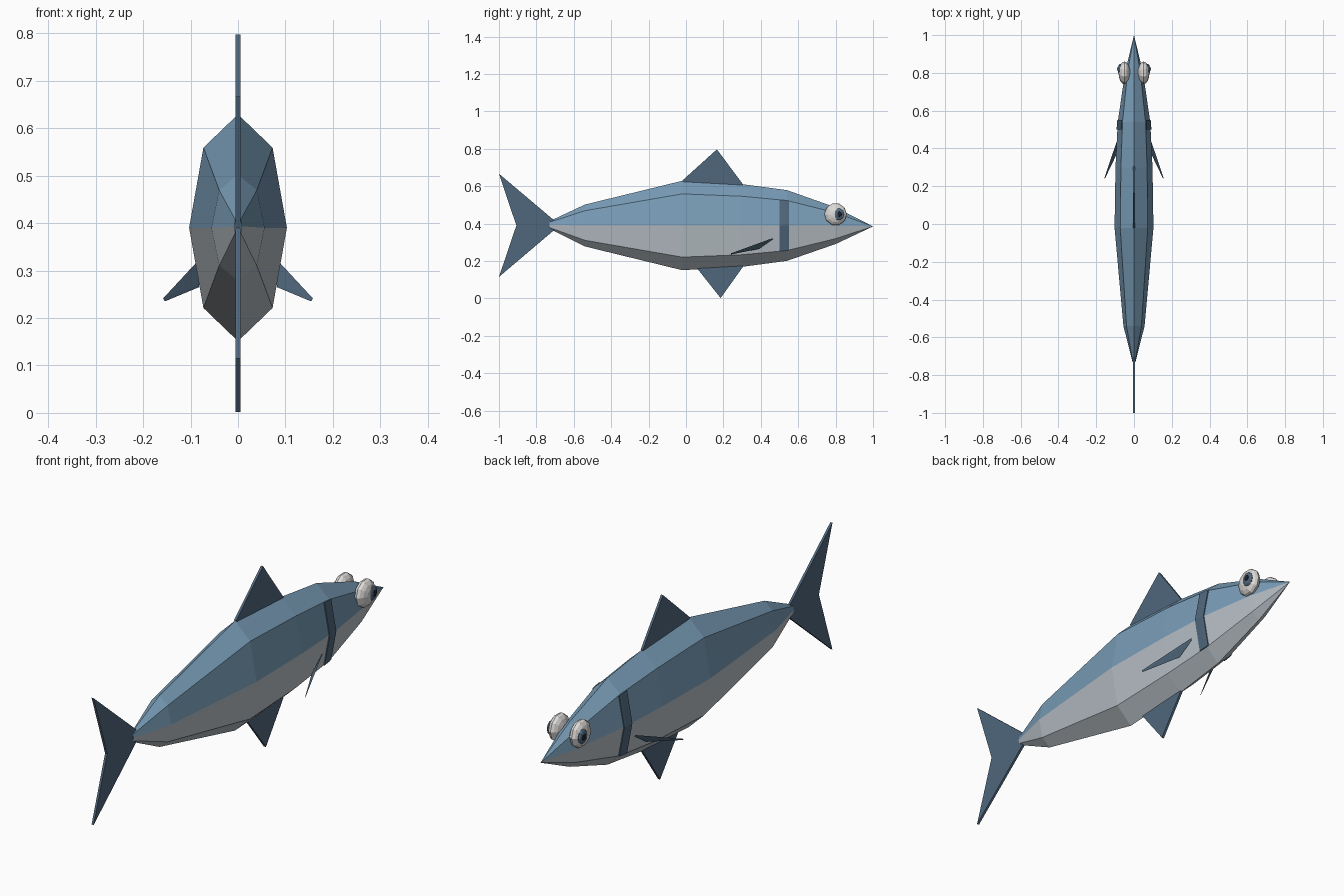
import bpy, bmesh, math
from mathutils import Matrix

if "Cube" in bpy.data.objects:
    bpy.data.objects.remove(bpy.data.objects["Cube"])


def material(name, rgb):
    m = bpy.data.materials.new(name)
    m.diffuse_color = (*rgb, 1)
    m.use_nodes = True
    m.node_tree.nodes["Principled BSDF"].inputs["Base Color"].default_value = m.diffuse_color
    return m


BLUE = material("back blue", (0.19, 0.335, 0.475))
BELLY = material("belly silver", (0.49, 0.54, 0.58))
FIN = material("fin blue", (0.08, 0.137, 0.205))
WHITE = material("eye white", (0.72, 0.70, 0.68))
BLACK = material("pupil black", (0.012, 0.014, 0.018))

# Body stations: y, centre height, half width, half height
STATIONS = [(-0.73, 0.393, 0.008, 0.02), (-0.54, 0.39, 0.056, 0.112),
            (-0.02, 0.39, 0.103, 0.239), (0.30, 0.39, 0.098, 0.221),
            (0.54, 0.39, 0.086, 0.189), (0.80, 0.389, 0.048, 0.098)]
NOSE = (0, 1.0, 0.385)


def finish(name, bm, mats):
    bmesh.ops.recalc_face_normals(bm, faces=bm.faces)
    me = bpy.data.meshes.new(name)
    bm.to_mesh(me)
    bm.free()
    ob = bpy.data.objects.new(name, me)
    bpy.context.collection.objects.link(ob)
    for m in mats:
        me.materials.append(m)
    return ob


def prism(name, pts, shift, mat):
    """Flat outline thickened along a shift vector, centred on the outline."""
    bm = bmesh.new()
    a = [bm.verts.new([c - s / 2 for c, s in zip(p, shift)]) for p in pts]
    b = [bm.verts.new([c + s / 2 for c, s in zip(p, shift)]) for p in pts]
    bm.faces.new(a)
    bm.faces.new(b[::-1])
    for i in range(len(pts)):
        j = (i + 1) % len(pts)
        bm.faces.new((a[i], b[i], b[j], a[j]))
    return finish(name, bm, [mat])


def section(y):
    """Body centre, half width and half height at a given length."""
    for p, q in zip(STATIONS, STATIONS[1:]):
        if p[0] <= y <= q[0]:
            t = (y - p[0]) / (q[0] - p[0])
            return [u + (v - u) * t for u, v in zip(p[1:], q[1:])]


# Body: octagonal loft, blue above the midline and silver below
bm = bmesh.new()
rings = []
for y, zc, w, h in STATIONS:
    rings.append([bm.verts.new((w * math.cos(k * math.pi / 4), y,
                                zc + h * math.sin(k * math.pi / 4))) for k in range(8)])
nose = bm.verts.new(NOSE)
for k in range(8):
    n = (k + 1) % 8
    mi = 0 if k < 4 else 1
    for r, s in zip(rings, rings[1:]):
        bm.faces.new((r[k], r[n], s[n], s[k])).material_index = mi
    bm.faces.new((rings[-1][k], rings[-1][n], nose)).material_index = mi
bm.faces.new(rings[0])
finish("body", bm, [BLUE, BELLY])

# Upright fins, thin in x
for name, outline in {
    "dorsal_fin": [(-0.02, 0.63), (0.165, 0.797), (0.305, 0.61), (0.28, 0.56), (0.02, 0.58)],
    "ventral_fin": [(0.06, 0.16), (0.185, 0.002), (0.305, 0.17), (0.28, 0.22), (0.08, 0.21)],
    "tail_fin": [(-0.69, 0.405), (-1.0, 0.667), (-0.907, 0.39), (-1.0, 0.115), (-0.69, 0.378)],
}.items():
    prism(name, [(0, y, z) for y, z in outline], (0.01, 0, 0), FIN)


def ball(name, centre, size, mat, segs, rings):
    """Low-poly ellipsoid with its pole pointing sideways."""
    bm = bmesh.new()
    bmesh.ops.create_uvsphere(
        bm, u_segments=segs, v_segments=rings, radius=1,
        matrix=Matrix.Translation(centre) @ Matrix.Diagonal((*size, 1))
        @ Matrix.Rotation(math.pi / 2, 4, 'Y'))
    return finish(name, bm, [mat])


for s, side in ((1, "right"), (-1, "left")):
    # Swept-back side fin
    prism("side_fin_" + side,
          [(s * 0.080, 0.465, 0.32), (s * 0.084, 0.39, 0.268), (s * 0.156, 0.24, 0.238)],
          (s * 0.004, 0, 0.006), FIN)

    # Gill stripe lying on the two side facets
    bm = bmesh.new()
    cols = []
    for y in (0.50, 0.538 , 0.55):
        zc, w, h = section(y)
        for off in (-0.004, 0.004):
            cols.append([bm.verts.new((s * (w * math.cos(a) + off), y, zc + h * math.sin(a)))
                         for a in (math.pi / 4, 0, -math.pi / 4)])
    inner, outer = cols[0::2], cols[1::2]
    for i in range(2):
        for k in range(2):
            for g in (inner, outer):
                bm.faces.new((g[i][k], g[i][k + 1], g[i + 1][k + 1], g[i + 1][k]))
        for k in (0, 2):
            bm.faces.new((inner[i][k], outer[i][k], outer[i + 1][k], inner[i + 1][k]))
    for i in (0, 2):
        for k in range(2):
            bm.faces.new((inner[i][k], outer[i][k], outer[i][k + 1], inner[i][k + 1]))
    finish("gill_stripe_" + side, bm, [FIN])

    # Eye, iris and pupil
    ball("eye_" + side, (s * 0.051, 0.80, 0.45), (0.031, 0.06, 0.06), WHITE, 10, 8)
    ball("iris_" + side, (s * 0.074, 0.817, 0.45), (0.012, 0.03, 0.033), FIN, 10, 6)
    ball("pupil_" + side, (s * 0.082, 0.821, 0.45), (0.007, 0.014, 0.016), BLACK, 8, 6)
